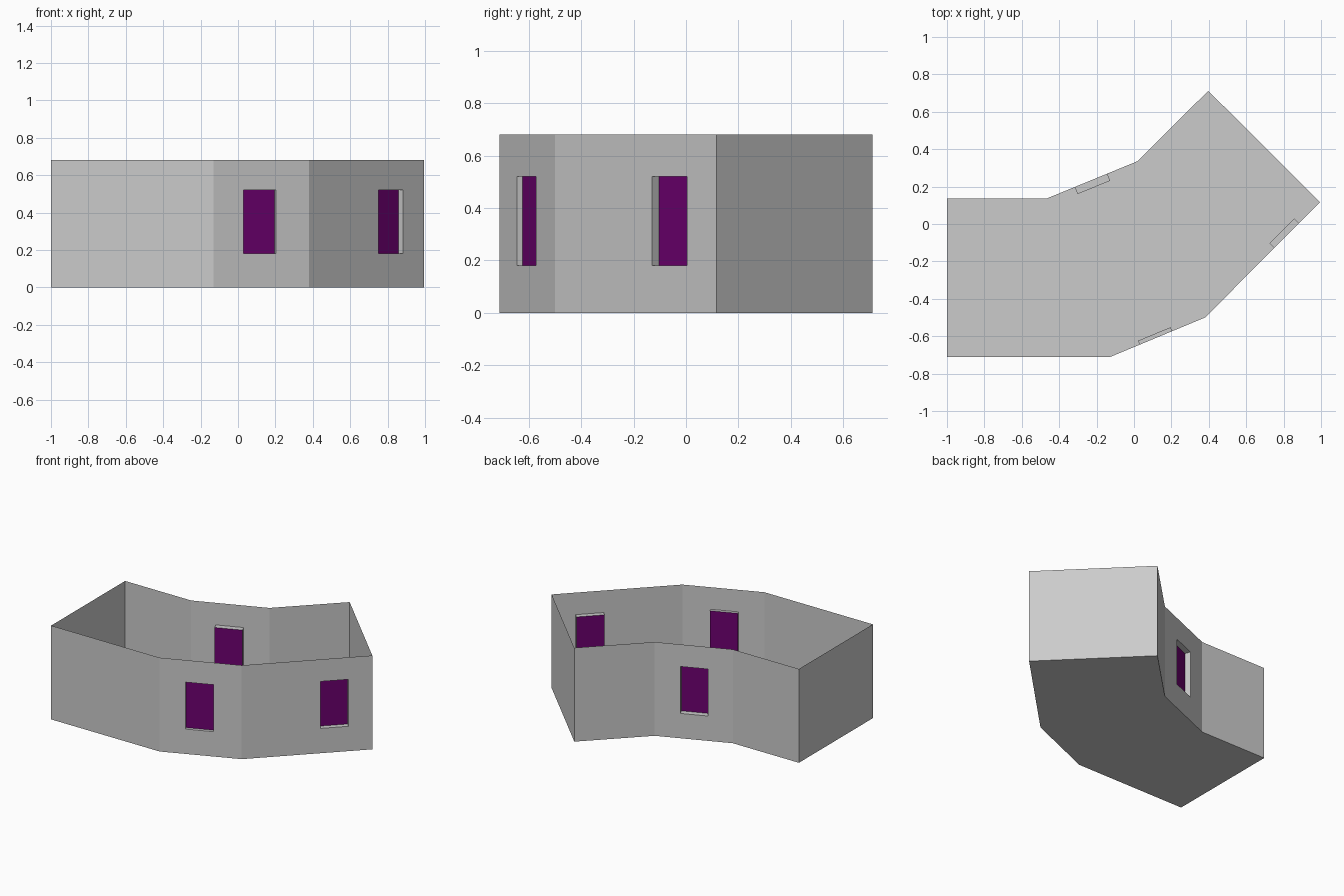
import bpy, bmesh
from mathutils import Vector

if "Cube" in bpy.data.objects:
    bpy.data.objects.remove(bpy.data.objects["Cube"])

H = 0.68                 # wall height
Z0, Z1, HALF = 0.18, 0.52, 0.094   # window sill, head, half width

# Footprint, counter-clockwise from the front left corner
PLAN = [(-1, -0.712), (-0.13, -0.712), (0.38, -0.5), (0.995, 0.117),
        (0.397, 0.712), (0.017, 0.335), (-0.47, 0.135), (-1, 0.135)]
# wall index: (window centre along the wall, recess depth)
WINDOWS = {1: (0.268, 0.023), 2: (0.618, 0.036), 5: (0.267, 0.041)}


def make_object(name, bm, material=None):
    mesh = bpy.data.meshes.new(name)
    bm.to_mesh(mesh)
    bm.free()
    obj = bpy.data.objects.new(name, mesh)
    bpy.context.collection.objects.link(obj)
    if material:
        mesh.materials.append(material)
    return obj


def face(bm, points):
    return bm.faces.new([bm.verts.new(p) for p in points])


purple = bpy.data.materials.new("purple_glass")
purple.diffuse_color = (0.15, 0.0, 0.16, 1)
purple.use_nodes = True
purple.node_tree.nodes["Principled BSDF"].inputs["Base Color"].default_value = purple.diffuse_color

# Floor
shell = bmesh.new()
face(shell, [(x, y, 0) for x, y in reversed(PLAN)])

# Walls, with a recessed pane where there is a window
for i, start in enumerate(PLAN):
    a = Vector((*start, 0))
    b = Vector((*PLAN[(i + 1) % len(PLAN)], 0))
    along = (b - a).normalized()
    inward = Vector((-along.y, along.x, 0))

    def rect(u0, u1, z0, z1, depth=0):
        return [a + along * u + inward * depth + Vector((0, 0, z))
                for u, z in ((u0, z0), (u1, z0), (u1, z1), (u0, z1))]

    outer = rect(0, (b - a).length, 0, H)
    if i not in WINDOWS:
        face(shell, outer)
        continue

    centre, depth = WINDOWS[i]
    hole = rect(centre - HALF, centre + HALF, Z0, Z1)
    back = rect(centre - HALF, centre + HALF, Z0, Z1, depth)
    for k in range(4):
        n = (k + 1) % 4
        face(shell, [outer[k], outer[n], hole[n], hole[k]])   # wall around hole
        face(shell, [hole[k], hole[n], back[n], back[k]])     # reveal
    pane = bmesh.new()
    face(pane, back)
    make_object(f"window_pane_{i}", pane, purple)

bmesh.ops.remove_doubles(shell, verts=shell.verts, dist=0.0005)
make_object("walls_and_floor", shell)
